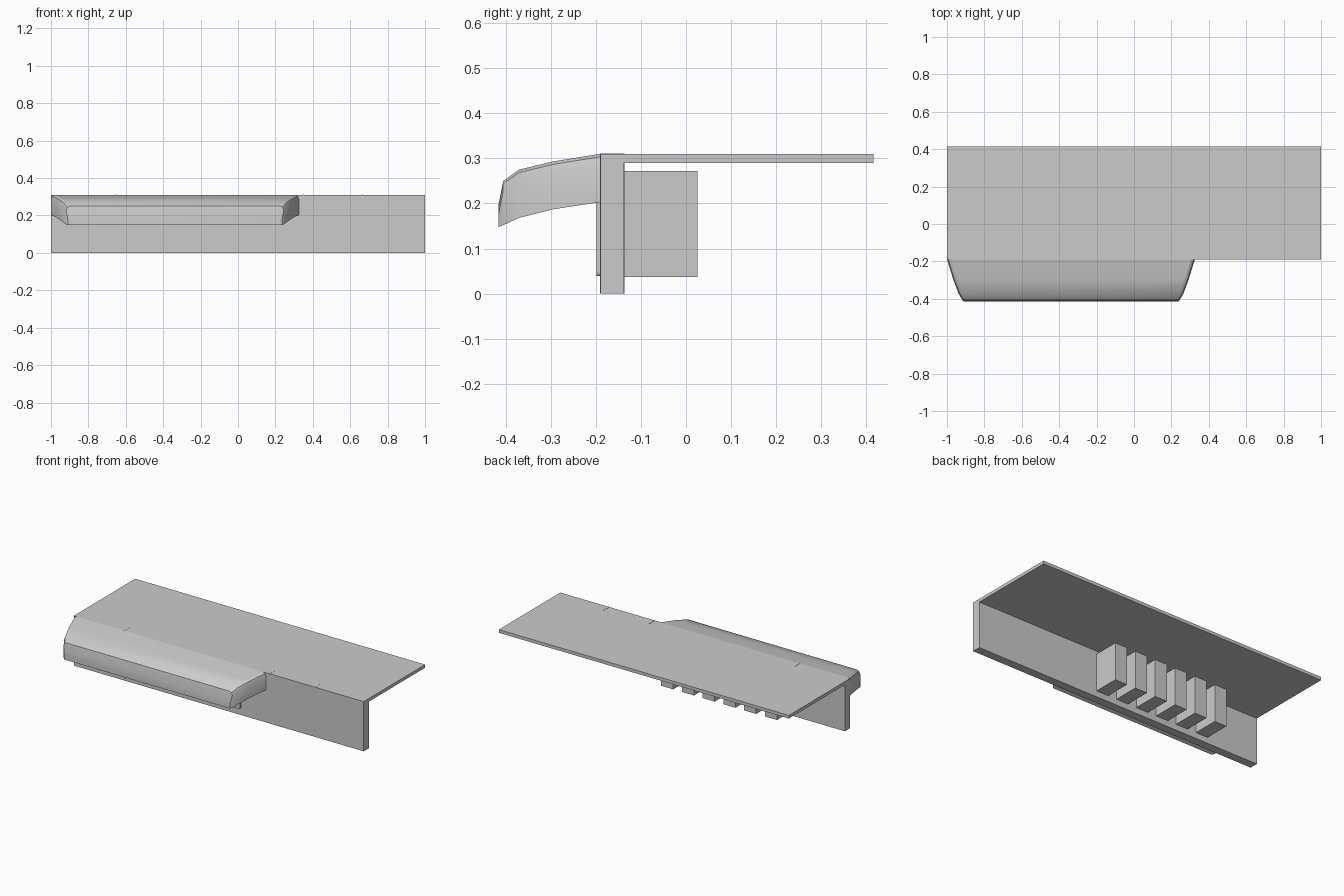
import bpy, bmesh, math

if "Cube" in bpy.data.objects:
    bpy.data.objects.remove(bpy.data.objects["Cube"])


def finish(name, bm):
    bmesh.ops.recalc_face_normals(bm, faces=bm.faces)
    mesh = bpy.data.meshes.new(name)
    bm.to_mesh(mesh)
    bm.free()
    obj = bpy.data.objects.new(name, mesh)
    bpy.context.collection.objects.link(obj)
    return obj


def box(name, x, y, z, round_front=0):
    """Box from (min, max) ranges, optionally with rounded edges running along y."""
    bm = bmesh.new()
    bmesh.ops.create_cube(bm, size=1)
    for v in bm.verts:
        v.co = [(a + b) / 2 + c * (b - a) for (a, b), c in zip((x, y, z), v.co)]
    if round_front:
        edges = [e for e in bm.edges
                 if abs(e.verts[0].co.y - e.verts[1].co.y) > 0.001]
        bmesh.ops.bevel(bm, geom=edges, offset=round_front, segments=3,
                        profile=0.5, affect='EDGES')
    return finish(name, bm)


FRONT, INNER = -0.19, -0.137

# Counter top and front panel
box("top_plate", (-1, 1), (FRONT, 0.415), (0.29, 0.31))
box("front_panel", (-1, 1), (FRONT, INNER), (0, 0.29))

# Full-height panel seam and the small joint marks at top and bottom
box("panel_seam", (0.347, 0.354), (FRONT - 0.001, INNER + 0.001), (0, 0.311))
for x in (-0.65, 0.665):
    for z in ((0, 0.015), (0.295, 0.311)):
        box("joint_mark", (x - 0.003, x + 0.003),
            (FRONT - 0.0005, INNER + 0.001), z)

# Row of blocks through the panel, each with a rounded front face
for i in range(6):
    x = -0.603 + i * 0.1432
    box("slot_block", (x - 0.042, x + 0.042), (INNER, 0.025), (0.037, 0.272))
    box("slot_face", (x - 0.041, x + 0.041), (-0.198, FRONT),
        (0.039, 0.272), 0.008)

# Sloping canopy, lofted front to back: y, half width, top z, bottom z
CENTRE, INSET, DROP = -0.337, 0.02, 0.022
sections = [
    (-0.19, 0.662, 0.31, 0.203),
    (-0.295, 0.63, 0.293, 0.187),
    (-0.37, 0.602, 0.275, 0.168),
    (-0.405, 0.582, 0.25, 0.152),
    (-0.415, 0.572, 0.20, 0.148),
]
bm = bmesh.new()
rings = []
for y, half, top, bottom in sections:
    outline = [(-half, bottom), (half, bottom), (half, top - DROP),
               (half - INSET * 0.3, top - DROP * 0.3), (half - INSET, top),
               (INSET - half, top), (INSET * 0.3 - half, top - DROP * 0.3),
               (-half, top - DROP)]
    rings.append([bm.verts.new((CENTRE + x, y, z)) for x, z in outline])
for a, b in zip(rings, rings[1:]):
    for i in range(len(a)):
        j = (i + 1) % len(a)
        bm.faces.new((a[i], a[j], b[j], b[i]))
bm.faces.new(rings[0])
bm.faces.new(rings[-1])
canopy = finish("canopy", bm)
bpy.context.view_layer.objects.active = canopy
canopy.select_set(True)
bpy.ops.object.shade_smooth_by_angle(angle=math.radians(25))
